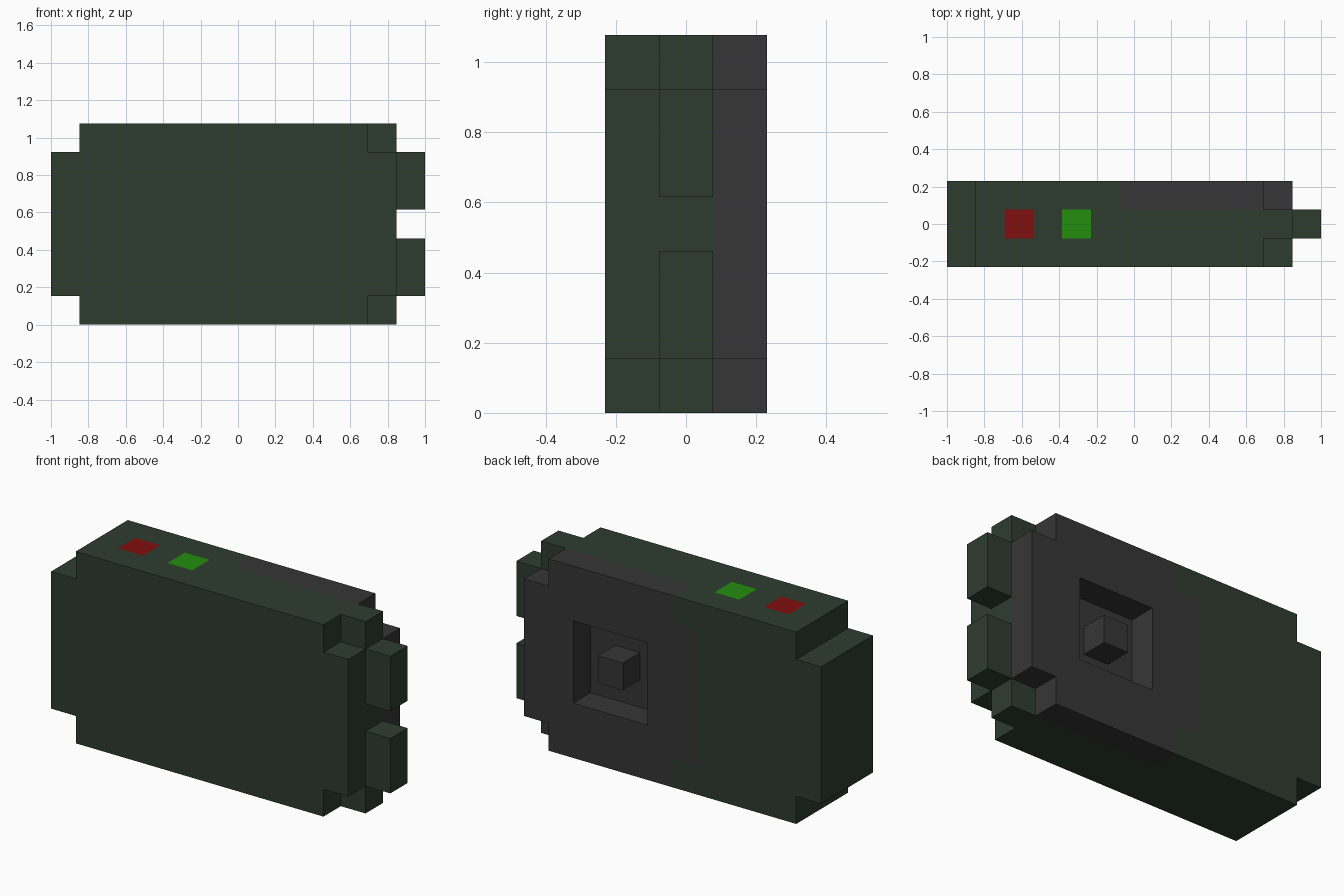
import bpy, bmesh
from mathutils import Vector

old = bpy.data.objects.get("Cube")
if old:
    bpy.data.objects.remove(old, do_unlink=True)

U = 2 / 13                                  # one block; the model is 13 x 3 x 7 blocks
ORIGIN = Vector((-6.5, -1.5, 0))


def srgb(*rgb):
    lin = [c / 255 for c in rgb]
    return [c / 12.92 if c <= 0.04045 else ((c + 0.055) / 1.055) ** 2.4 for c in lin] + [1]


def material(name, color):
    m = bpy.data.materials.new(name)
    m.use_nodes = True
    m.diffuse_color = color
    bsdf = m.node_tree.nodes["Principled BSDF"]
    bsdf.inputs["Base Color"].default_value = color
    bsdf.inputs["Roughness"].default_value = 0.9
    return m


GREEN = material("dark green", srgb(46, 60, 47))
GREY = material("dark grey", srgb(55, 54, 55))
RED = material("red", srgb(128, 14, 14))
LIME = material("bright green", srgb(36, 140, 15))

# Each part is a list of block ranges (x0, x1, y0, y1, z0, z1), ends excluded.
# Later parts replace the blocks of earlier ones; no material means carved away.
PARTS = [
    ("body", GREEN, [(1, 11, 0, 3, 0, 7), (11, 12, 0, 1, 1, 6)]),
    ("end_cap", GREEN, [(0, 1, 0, 3, 1, 6)]),
    ("side_ridge", GREEN, [(11, 12, 1, 2, 0, 7)]),
    ("side_prongs", GREEN, [(12, 13, 1, 2, 1, 3), (12, 13, 1, 2, 4, 6)]),
    ("back_panel", GREY, [(6, 11, 2, 3, 0, 7), (5, 12, 2, 3, 1, 6)]),
    ("recess", None, [(7, 10, 2, 3, 2, 5)]),
    ("recess_floor", GREY, [(7, 10, 1, 2, 2, 5)]),
    ("center_knob", GREY, [(8, 9, 2, 3, 3, 4)]),
    ("red_button", RED, [(2, 3, 1, 2, 6, 7)]),
    ("green_button", LIME, [(4, 5, 1, 2, 6, 7)]),
]

# Fill the block grid
grid = {}
for name, mat, boxes in PARTS:
    for x0, x1, y0, y1, z0, z1 in boxes:
        for cell in ((x, y, z) for x in range(x0, x1)
                     for y in range(y0, y1) for z in range(z0, z1)):
            if mat:
                grid[cell] = name
            else:
                grid.pop(cell, None)


def add_exposed_faces(bm, cell):
    """Add the sides of one block that touch no other block."""
    for axis in range(3):
        for sign in (0, 1):
            near = list(cell)
            near[axis] += 1 if sign else -1
            if tuple(near) in grid:
                continue
            a, b = (axis + 1) % 3, (axis + 2) % 3
            corners = []
            for da, db in ((0, 0), (1, 0), (1, 1), (0, 1)):
                p = Vector(cell)
                p[axis] += sign
                p[a] += da
                p[b] += db
                corners.append(bm.verts.new((p + ORIGIN) * U))
            bm.faces.new(corners if sign else corners[::-1])


# Build one clean outer skin per part
for name, mat, boxes in PARTS:
    if not mat:
        continue
    bm = bmesh.new()
    for cell in [c for c, owner in grid.items() if owner == name]:
        add_exposed_faces(bm, cell)
    bmesh.ops.remove_doubles(bm, verts=bm.verts, dist=0.001)
    bmesh.ops.dissolve_limit(bm, angle_limit=0.01, verts=bm.verts, edges=bm.edges)
    mesh = bpy.data.meshes.new(name)
    bm.to_mesh(mesh)
    bm.free()
    mesh.materials.append(mat)
    bpy.context.collection.objects.link(bpy.data.objects.new(name, mesh))
